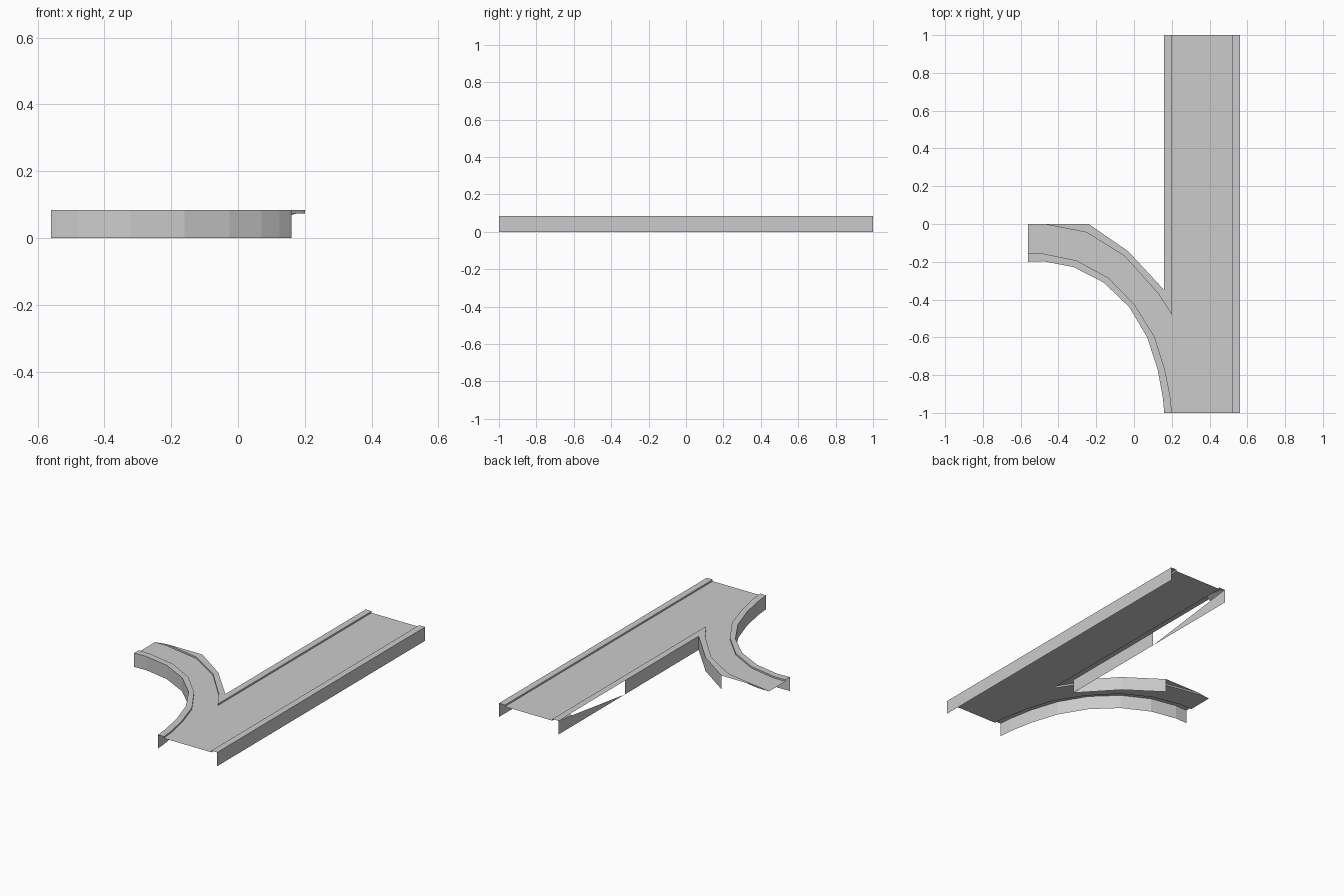
import bpy

if "Cube" in bpy.data.objects:
    bpy.data.objects.remove(bpy.data.objects["Cube"])

TOP, ROAD = 0.084, 0.074

grey = bpy.data.materials.new("concrete grey")
grey.diffuse_color = (0.6, 0.6, 0.6, 1)
grey.use_nodes = True
grey.node_tree.nodes["Principled BSDF"].inputs["Base Color"].default_value = grey.diffuse_color


def make(name, verts, faces):
    me = bpy.data.meshes.new(name)
    me.from_pydata(verts, [], faces)
    me.materials.append(grey)
    ob = bpy.data.objects.new(name, me)
    bpy.context.collection.objects.link(ob)
    return ob


def ribbon(name, a, b):
    """Quads between two matching 3D paths, skipping collapsed corners."""
    n = len(a)
    faces = []
    for i in range(n - 1):
        f = [i, i + 1, n + i + 1, n + i]
        if a[i + 1] == b[i + 1]:
            f.remove(n + i + 1)
        faces.append(f)
    return make(name, a + b, faces)


def at(path, z):
    return [(x, y, z) for x, y in path]


def kerb(name, outer, inner, skirt):
    ribbon(name + "_kerb_top", at(outer, TOP), at(inner, TOP))
    ribbon(name + "_kerb_step", at(inner, ROAD), at(inner, TOP))
    ribbon(name + "_skirt", at(skirt, TOP), at(skirt, 0))


# edge paths (outer skirt line and inner kerb line)
right_out = [(0.56, -1), (0.56, 1)]
right_in = [(0.52, -1), (0.52, 1)]
fork_out = [(0.16, 1), (0.16, -0.35), (0.12, -0.307), (-0.03, -0.145), (-0.24, 0), (-0.48, 0)]
fork_in = [(0.2, 1), (0.2, -0.48), (0.13, -0.37), (-0.05, -0.17), (-0.25, -0.045), (-0.48, 0)]
bend_out = [(-0.56, -0.2), (-0.48, -0.197), (-0.32, -0.228), (-0.16, -0.31), (-0.025, -0.44),
            (0.07, -0.6), (0.125, -0.77), (0.153, -0.92), (0.16, -1)]
bend_in = [(-0.56, -0.157), (-0.48, -0.157), (-0.305, -0.193), (-0.135, -0.285), (0.005, -0.43),
           (0.11, -0.6), (0.163, -0.77), (0.193, -0.92), (0.2, -1)]

# road deck
deck = right_in + fork_in + [(-0.56, 0)] + bend_in
make("road_deck", at(deck, ROAD), [range(len(deck))])

# kerbs with skirts; the fork skirt stops short at the broken end
kerb("right", right_out, right_in, right_out)
kerb("bend", bend_out, bend_in, bend_out)
kerb("fork", fork_out, fork_in, [(0.16, 0.36)] + fork_out[1:5])
make("branch_corner", at([(-0.56, 0), (-0.48, 0)], TOP - 0.01) + [(-0.48, 0, TOP)], [(0, 1, 2)])

# broken skirt end: only its lower triangle and a small sliver remain
make("broken_skirt", [(0.16, 1, TOP), (0.16, 1, 0), (0.16, 0.36, 0)], [(0, 1, 2)])
make("skirt_sliver", [(0.16, 1, TOP), (0.16, 0.87, 0.068), (0.2, 0.88, TOP)], [(0, 1, 2)])
